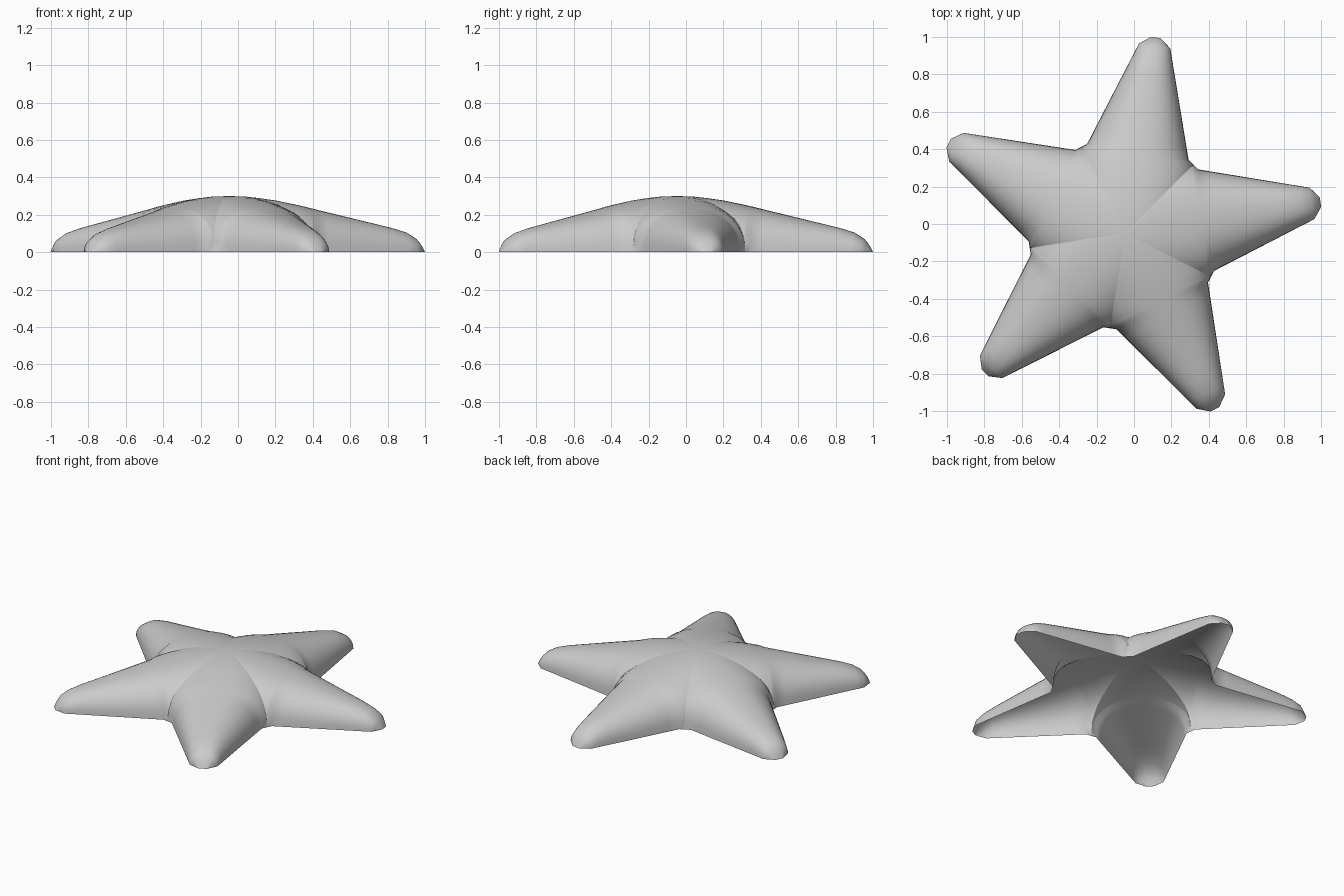
import bpy, bmesh, math
from mathutils import Matrix, Vector

if "Cube" in bpy.data.objects:
    bpy.data.objects.remove(bpy.data.objects["Cube"])

CENTRE = Vector((-0.048, -0.048, 0))
HALF = math.radians(36)
POWER = 2.3      # roundness of an arm's cross-section
STEPS = 10       # points from ridge to edge

# (distance along arm, height) of the arm crest
RIDGE = [(0, .30), (.1, .298), (.25, .277), (.38, .25), (.88, .13),
         (.96, .105), (1.012, .072), (1.04, .04), (1.058, 0)]
# (distance from centre, height) of the valley between two arms
VALLEY = [(0, .30), (.1, .296), (.2, .281), (.3, .25), (.38, .213),
          (.44, .175), (.48, .13), (.505, .075), (.516, 0)]
# (distance along arm, half width) of the ground outline
OUTLINE = [(.4175, .3033), (.438, .275), (1.012, .085), (1.058, .026)]


def lerp(table, x):
    for (x0, y0), (x1, y1) in zip(table, table[1:]):
        if x <= x1:
            return y0 + (y1 - y0) * (x - x0) / (x1 - x0)
    return table[-1][1]


def section(a, y_max, z_edge):
    """Rounded half cross-section at distance a, from ridge to edge."""
    h = lerp(RIDGE, a)
    ratio = min(z_edge / h, 1) if h > 0 else 0
    full = y_max / max(1 - ratio ** POWER, 1e-6) ** (1 / POWER)
    pts = []
    for j in range(STEPS + 1):
        y = y_max * math.sin(math.pi / 2 * j / STEPS)
        t = min(y / full, 1) if full > 0 else 0
        pts.append(Vector((a, y, h * (1 - t ** POWER) ** (1 / POWER))))
    pts[-1].z = z_edge
    return pts


# Stations from the centre out to the valley corner, then on to the arm tip
rows = [section(r * math.cos(HALF), r * math.sin(HALF), z) for r, z in VALLEY[1:]]
for a in (.438, .5, .6, .7, .8, .88, .96, 1.012, 1.03, 1.045, 1.058):
    rows.append(section(a, lerp(OUTLINE, a), 0))

# Five arms, each made of two mirrored halves, open underneath
bm = bmesh.new()
for k in range(5):
    turn = Matrix.Translation(CENTRE) @ Matrix.Rotation(math.radians(9 + 72 * k), 4, 'Z')
    for side in (1, -1):
        place = turn @ Matrix.Diagonal((1, side, 1, 1))
        grid = [[bm.verts.new(place @ p) for p in row] for row in rows]
        top = bm.verts.new(place @ Vector((0, 0, .30)))
        for j in range(STEPS):
            faces = [[top, grid[0][j], grid[0][j + 1]]]
            for r0, r1 in zip(grid, grid[1:]):
                faces.append([r0[j], r1[j], r1[j + 1], r0[j + 1]])
            for f in faces:
                bm.faces.new(f if side == 1 else f[::-1])
bmesh.ops.remove_doubles(bm, verts=bm.verts, dist=0.0008)

mesh = bpy.data.meshes.new("starfish_shell")
bm.to_mesh(mesh)
bm.free()
mesh.shade_smooth()
obj = bpy.data.objects.new("starfish_shell", mesh)
bpy.context.collection.objects.link(obj)
